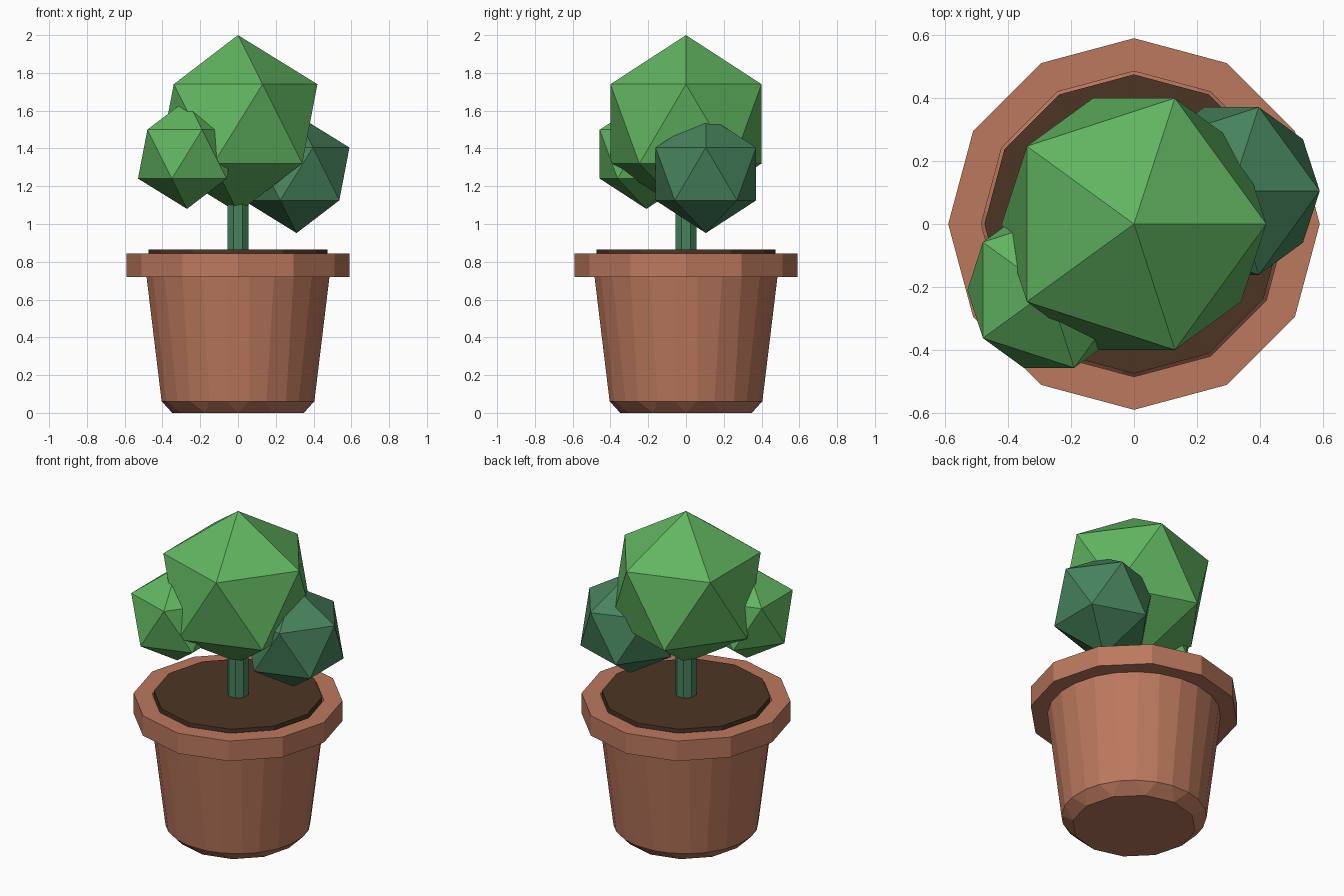
import bpy, bmesh, math
from mathutils import Matrix

if "Cube" in bpy.data.objects:
    bpy.data.objects.remove(bpy.data.objects["Cube"])


def material(name, srgb):
    m = bpy.data.materials.new(name)
    m.diffuse_color = [((c / 255 + 0.055) / 1.055) ** 2.4 for c in srgb] + [1]
    m.use_nodes = True
    m.node_tree.nodes["Principled BSDF"].inputs["Base Color"].default_value = m.diffuse_color
    return m


clay = material("terracotta", (188, 121, 94))
earth = material("brown_soil", (77, 53, 37))
leaf = material("leaf_green", (97, 181, 97))
dark = material("dark_green", (71, 131, 92))


def finish(name, bm, mat):
    bmesh.ops.recalc_face_normals(bm, faces=bm.faces)
    me = bpy.data.meshes.new(name)
    bm.to_mesh(me)
    bm.free()
    me.materials.append(mat)
    ob = bpy.data.objects.new(name, me)
    bpy.context.collection.objects.link(ob)
    return ob


def frustum(name, mat, sides, r1, r2, z1, z2, turn=0, bevel=0):
    bm = bmesh.new()
    bmesh.ops.create_cone(bm, cap_ends=True, segments=sides, radius1=r1, radius2=r2, depth=z2 - z1,
                          matrix=Matrix.Translation((0, 0, (z1 + z2) / 2)) @ Matrix.Rotation(turn, 4, 'Z'))
    if bevel:
        bmesh.ops.bevel(bm, geom=bm.edges[:], offset=bevel, segments=1,
                        profile=0.5, affect='EDGES')
    return finish(name, bm, mat)


def ring(name, mat, sides, r_in, r_out, z1, z2):
    bm = bmesh.new()
    loops = []
    for i in range(sides):
        a = math.tau * i / sides
        loops.append([bm.verts.new((r * math.cos(a), r * math.sin(a), z))
                      for r, z in ((r_in, z1), (r_out, z1), (r_out, z2), (r_in, z2))])
    for i in range(sides):
        a, b = loops[i], loops[(i + 1) % sides]
        for k in range(4):
            bm.faces.new((a[k], b[k], b[(k + 1) % 4], a[(k + 1) % 4]))
    return finish(name, bm, mat)


def foliage(name, mat, centre, radius):
    bm = bmesh.new()
    bmesh.ops.create_icosphere(bm, subdivisions=1, radius=radius,
                               matrix=Matrix.Translation(centre))
    return finish(name, bm, mat)


# Pot: tapered twelve-sided body with chamfered edges, and a square-cut rim
frustum("pot_body", clay, 12, 0.413, 0.51, 0, 0.80, bevel=0.062)
ring("pot_rim", clay, 12, 0.485, 0.59, 0.72, 0.845)

# Soil disc standing slightly above the rim
frustum("soil", earth, 12, 0.475, 0.475, 0.76, 0.865)

# Trunk and the three balls of leaves
frustum("trunk", dark, 8, 0.06, 0.06, 0.84, 1.18, turn=math.pi / 8)
foliage("large_foliage", leaf, (0, 0, 1.53), 0.47)
foliage("small_foliage", leaf, (-0.27, -0.21, 1.37), 0.29)
foliage("dark_foliage", dark, (0.31, 0.105, 1.265), 0.313)
